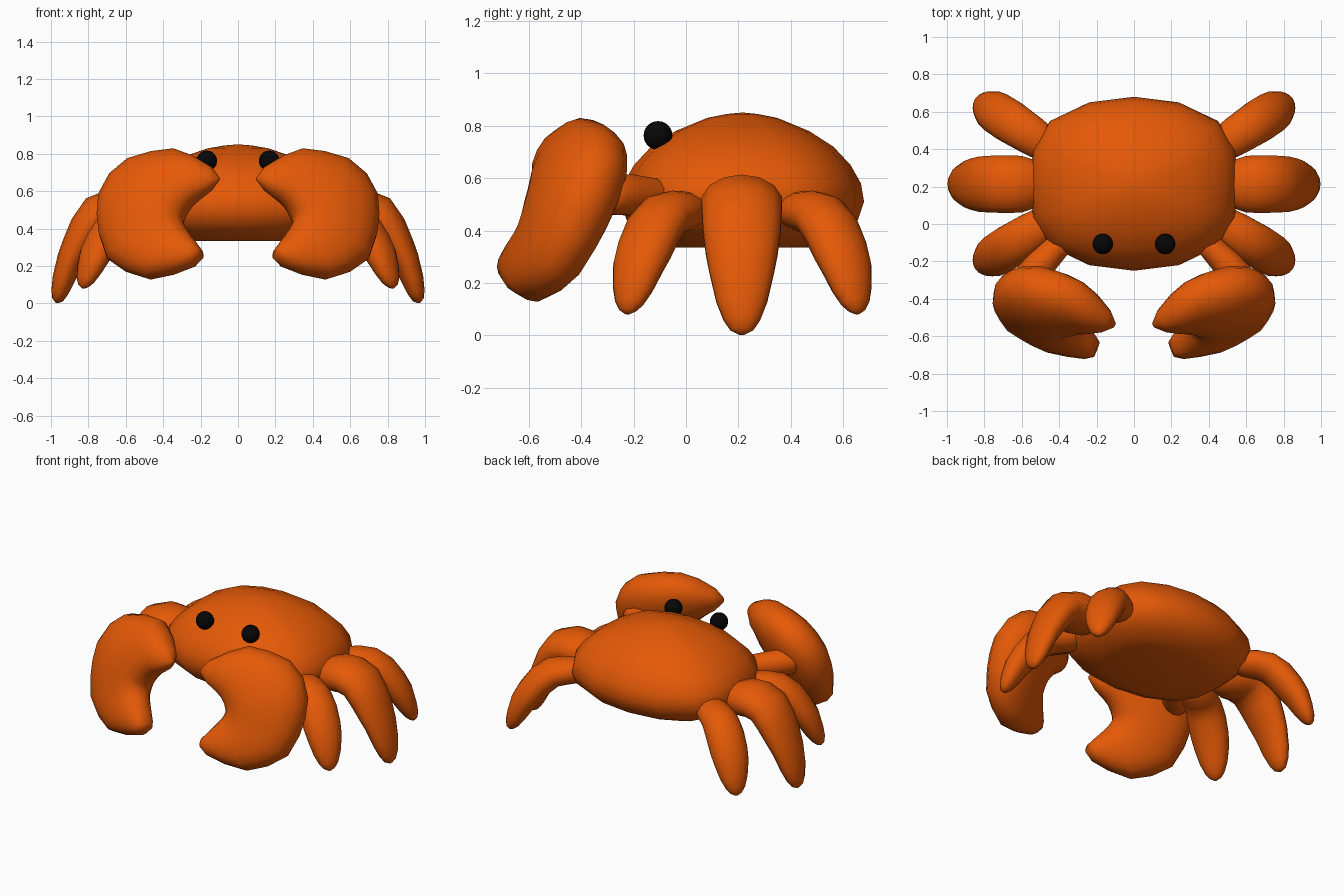
import bpy, bmesh
from math import sin, cos, pi, radians, copysign
from mathutils import Vector

if "Cube" in bpy.data.objects:
    bpy.data.objects.remove(bpy.data.objects["Cube"])


def material(name, color):
    m = bpy.data.materials.new(name)
    m.diffuse_color = (*color, 1)
    m.use_nodes = True
    m.node_tree.nodes["Principled BSDF"].inputs["Base Color"].default_value = m.diffuse_color
    return m


ORANGE = material("shell_orange", (0.78, 0.1, 0.002))
BLACK = material("eye_black", (0.002, 0.002, 0.002))


def loft(name, rings, side=1):
    """Skin a list of equal-sized rings, cap both ends; side=-1 mirrors in x."""
    bm = bmesh.new()
    vs = [[bm.verts.new((p[0] * side, p[1], p[2])) for p in r] for r in rings]
    n = len(vs[0])
    for a, b in zip(vs, vs[1:]):
        for i in range(n):
            j = (i + 1) % n
            bm.faces.new((a[i], a[j], b[j], b[i]))
    bm.faces.new(vs[0])
    bm.faces.new(vs[-1])
    bmesh.ops.recalc_face_normals(bm, faces=bm.faces)
    for f in bm.faces:
        f.smooth = True
    me = bpy.data.meshes.new(name)
    bm.to_mesh(me)
    bm.free()
    me.materials.append(ORANGE)
    ob = bpy.data.objects.new(name, me)
    bpy.context.collection.objects.link(ob)
    return ob


def ellipse(center, a, b, n=14, p=1.0):
    """Ring around center; p below 1 makes it boxier."""
    def soft(v):
        return copysign(abs(v) ** p, v)
    return [center + a * soft(cos(2 * pi * i / n)) + b * soft(sin(2 * pi * i / n))
            for i in range(n)]


# Body: 16-sided outline scaled through a domed profile
quarter = [(.555, 0), (.54, .185), (.45, .335), (.24, .435), (0, .465)]
half = quarter + [(-x, y) for x, y in quarter[-2::-1]]
outline = half + [(x, -y) for x, y in half[-2:0:-1]]
profile = [(.335, .54), (.348, .67), (.39, .84), (.44, .95), (.51, 1), (.58, .975), (.65, .89),
           (.72, .75), (.78, .55), (.83, .29), (.845, .13), (.85, .02)]
loft("body", [[(x * s, .215 + y * s, z) for x, y in outline] for z, s in profile])


# Legs: (distance out, height, thickness, half width) along a bent path
def leg(name, origin, angle, path, side):
    out = Vector((cos(angle), sin(angle), 0))
    across = Vector((-sin(angle), cos(angle), 0))
    up = Vector((0, 0, 1))
    pts = [Vector((*origin, 0)) + out * u + up * z for u, z, t, w in path]
    rings = []
    for i, (u, z, t, w) in enumerate(path):
        tangent = (pts[min(i + 1, len(pts) - 1)] - pts[max(i - 1, 0)]).normalized()
        rings.append(ellipse(pts[i], across.cross(tangent) * t, across * w))
    loft(name, rings, side)


MIDDLE = [(.46, .5, .06, .1), (.54, .495, .095, .135), (.60, .5, .11, .155),
          (.67, .505, .11, .158), (.75, .478, .105, .156),
          (.81, .40, .095, .152), (.86, .31, .082, .14), (.895, .24, .072, .126),
          (.933, .13, .06, .1), (.953, .06, .046, .072), (.964, .02, .03, .045),
          (.968, .003, .008, .012)]
OUTER = [(.01, .485, .045, .07), (.08, .475, .075, .098), (.16, .47, .083, .108),
         (.23, .457, .087, .113),
         (.30, .405, .09, .118), (.365, .325, .085, .116), (.41, .26, .076, .106), (.447, .18, .06, .085),
         (.472, .125, .044, .06), (.484, .095, .026, .035), (.487, .081, .007, .009)]

# Claws: (outer x, outer z, inner x, inner z, half thickness) swept round a C
CLAW = [(.10, .675, .105, .655, .012), (.14, .73, .16, .60, .06), (.23, .785, .22, .56, .1),
        (.33, .822, .26, .525, .12), (.45, .805, .28, .495, .138), (.58, .765, .29, .475, .148),
        (.68, .68, .294, .463, .152), (.74, .57, .296, .455, .15), (.75, .46, .296, .447, .145),
        (.74, .36, .294, .438, .138), (.70, .24, .29, .427, .128), (.60, .17, .284, .414, .118),
        (.49, .135, .276, .4, .108), (.36, .16, .255, .37, .09), (.25, .20, .225, .33, .07),
        (.20, .245, .20, .295, .045)]


def on_plane(x, z):
    """Tilted claw plane, bent back a little near the top."""
    return Vector((x, -.864 + .41 * x + .415 * z + .12 * max(0, z - .55) * min(1, 3 * x), z))


def claw(name, side):
    n = Vector((.41, -1, .415)).normalized()
    rings = []
    for ox, oz, ix, iz, t in CLAW:
        o, i = on_plane(ox, oz), on_plane(ix, iz)
        rings.append(ellipse((o + i) / 2, (o - i) / 2, n * t, 16, .9))
    loft(name, rings, side)


# Arms joining the claws to the body
def arm(name, side):
    a, b = Vector((.35, -.06, .53)), Vector((.60, -.32, .54))
    d = (b - a).normalized()
    u = d.cross(Vector((0, 0, 1))).normalized()
    v = u.cross(d)
    rings = [ellipse(a.lerp(b, k), u * r, v * r) for k, r in
             [(0, .06), (.3, .07), (.6, .08), (.85, .08), (1, .06)]]
    loft(name, rings, side)


for side, label in ((1, "right"), (-1, "left")):
    leg(f"{label}_middle_leg", (0, .213), 0, MIDDLE, side)
    leg(f"{label}_front_leg", (.42, .04), radians(-33), OUTER, side)
    leg(f"{label}_back_leg", (.42, .39), radians(33), OUTER, side)
    arm(f"{label}_arm", side)
    claw(f"{label}_claw", side)
    # Eyes
    bpy.ops.mesh.primitive_uv_sphere_add(segments=20, ring_count=12, radius=.055,
                                         location=(.167 * side, -.107, .763))
    eye = bpy.context.object
    eye.name = f"{label}_eye"
    eye.data.materials.append(BLACK)
    bpy.ops.object.shade_smooth()
